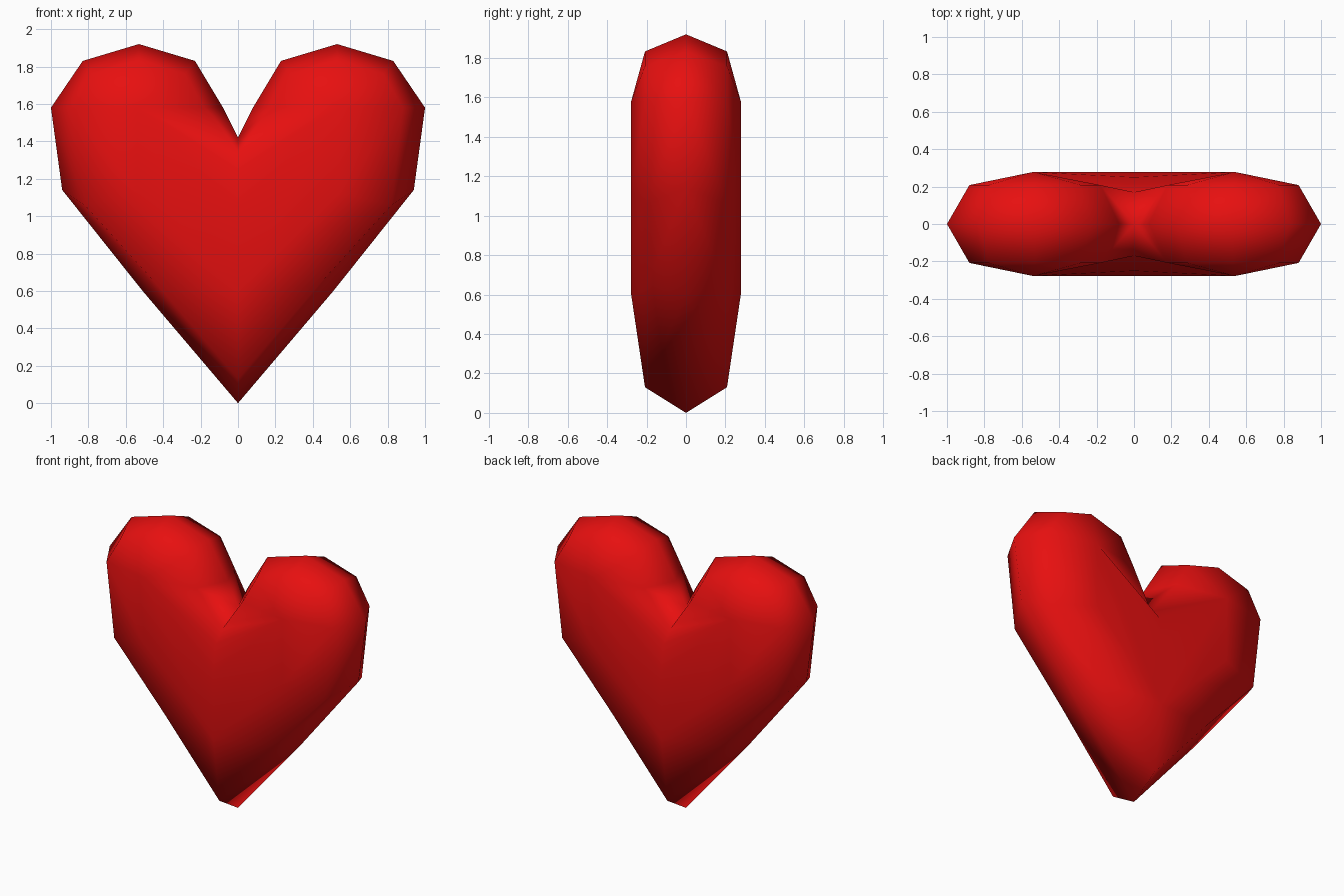
import bpy, bmesh, math

if "Cube" in bpy.data.objects:
    bpy.data.objects.remove(bpy.data.objects["Cube"])

# Lobe: half ellipsoid whose pole lies on the flat front face
CX, CZ, RX, RZ = 0.53, 1.58, 0.47, 0.34


def lobe(scale, y):
    pts = []
    for deg in (180, 135, 90, 45, 0):
        a = math.radians(deg)
        pts.append((CX + scale * RX * math.cos(a), y, CZ + scale * RZ * math.sin(a)))
    return pts


# Half outlines from the top notch round the lobe to the bottom tip
outer = [(0, 0, 1.42)] + lobe(1.0, 0) + [(0.94, 0, 1.14), (0.51, 0, 0.60), (0, 0, 0)]
outer[2] = (0.23, 0, 1.83)
outer[4] = (0.83, 0, 1.83)
outer[1] = (0.08, 0, 1.58)
middle = [(0, 0.17, 1.33)] + lobe(0.745, 0.208) + [(0.82, 0.208, 1.06), (0.43, 0.208, 0.63), (0, 0.208, 0.13)]
pole = (0.54, 0.278, 1.58)
inner = [(0, 0.25, 1.25)] + [pole] * 5 + [(0.54, 0.278, 1.12), (0.27, 0.278, 0.86), (0, 0.278, 0.60)]
centre = (0, 0.278, 1.05)

bm = bmesh.new()
cache = {}


def vert(p, sx, sy):
    key = (round(p[0] * sx, 4) + 0.0, round(p[1] * sy, 4) + 0.0, round(p[2], 4))
    if key not in cache:
        cache[key] = bm.verts.new(key)
    return cache[key]


def face(points, sx, sy):
    vs = list(dict.fromkeys(vert(p, sx, sy) for p in points))
    if len(vs) > 2:
        bm.faces.new(vs)


# Four mirrored quarters: two rounded bands and the flat face
for sx in (1, -1):
    for sy in (1, -1):
        for a, b in ((outer, middle), (middle, inner)):
            for i in range(len(a) - 1):
                face((a[i], a[i + 1], b[i + 1], b[i]), sx, sy)
        face((inner[0], pole, centre), sx, sy)
        face((centre, pole, inner[6], inner[7], inner[8]), sx, sy)

bmesh.ops.recalc_face_normals(bm, faces=bm.faces[:])
for f in bm.faces:
    f.smooth = True
mesh = bpy.data.meshes.new("heart")
bm.to_mesh(mesh)
bm.free()

red = bpy.data.materials.new("red")
red.diffuse_color = (0.8, 0.005, 0.005, 1)
red.use_nodes = True
red.node_tree.nodes["Principled BSDF"].inputs["Base Color"].default_value = red.diffuse_color
mesh.materials.append(red)
heart = bpy.data.objects.new("heart", mesh)
bpy.context.collection.objects.link(heart)
